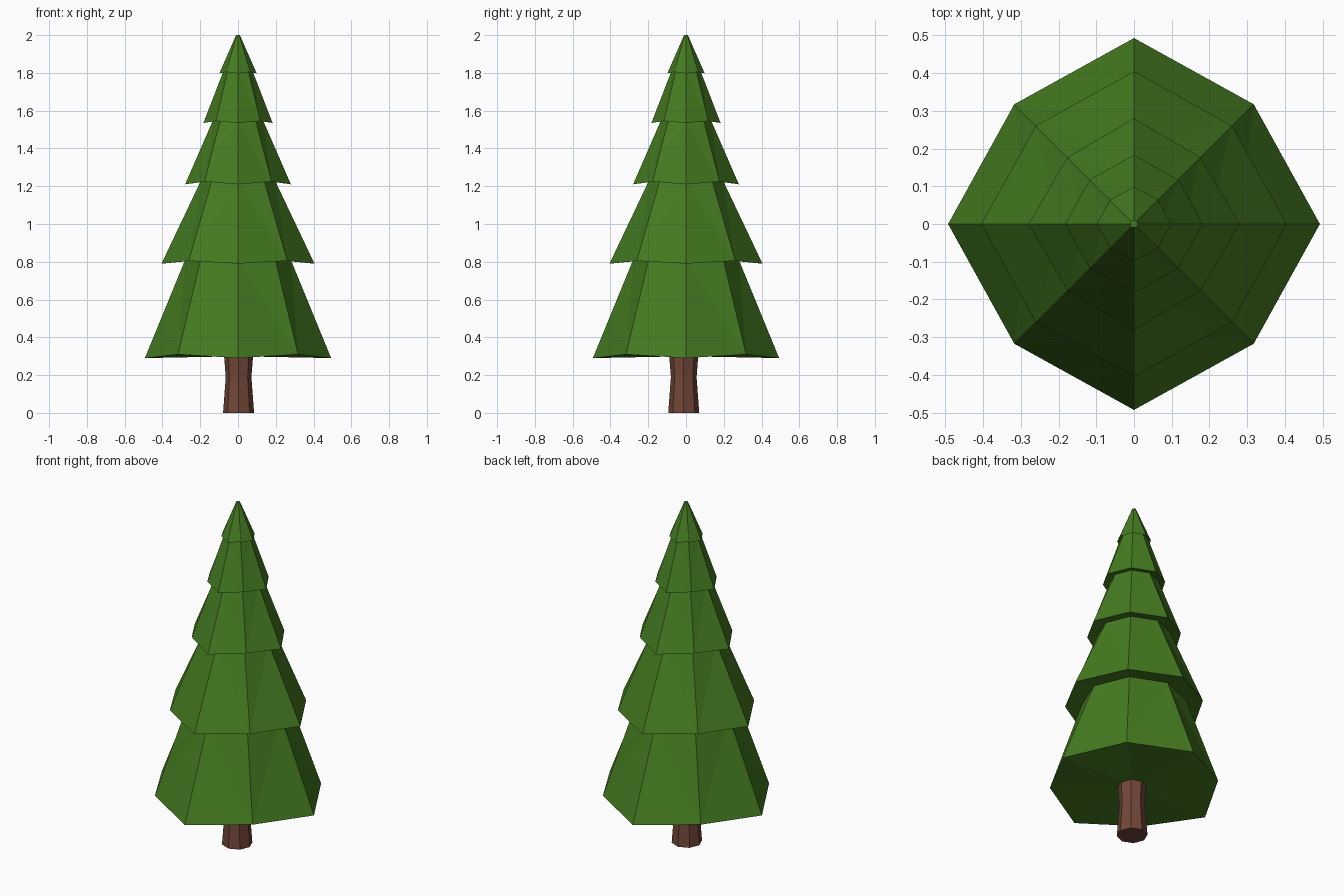
import bpy, bmesh
from math import sin, cos, pi

if "Cube" in bpy.data.objects:
    bpy.data.objects.remove(bpy.data.objects["Cube"])


def material(name, rgb):
    m = bpy.data.materials.new(name)
    m.diffuse_color = (*rgb, 1)
    m.use_nodes = True
    m.node_tree.nodes["Principled BSDF"].inputs["Base Color"].default_value = m.diffuse_color
    return m


def ring(bm, r_axis, z_axis, r_diag=None, z_diag=None, cx=0, cy=0):
    """Eight vertices; even ones lie on the axes, odd ones on the diagonals."""
    r_diag = r_axis if r_diag is None else r_diag
    z_diag = z_axis if z_diag is None else z_diag
    verts = []
    for i in range(8):
        r, z = ((r_axis, z_axis), (r_diag, z_diag))[i % 2]
        a = i * pi / 4
        verts.append(bm.verts.new((cx + r * cos(a), cy + r * sin(a), z)))
    return verts


def bridge(bm, low, high, split=False):
    for i in range(8):
        j = (i + 1) % 8
        if not split:
            bm.faces.new((low[i], low[j], high[j], high[i]))
        elif i % 2 == 0:   # fold runs from the low diagonal corner to the high axis corner
            bm.faces.new((low[i], low[j], high[i]))
            bm.faces.new((low[j], high[j], high[i]))
        else:
            bm.faces.new((low[i], low[j], high[j]))
            bm.faces.new((low[i], high[j], high[i]))


def finish(bm, name, mat):
    bmesh.ops.recalc_face_normals(bm, faces=bm.faces)
    mesh = bpy.data.meshes.new(name)
    bm.to_mesh(mesh)
    bm.free()
    mesh.materials.append(mat)
    bpy.context.collection.objects.link(bpy.data.objects.new(name, mesh))


green = material("needles", (0.06, 0.20, 0.015))
brown = material("bark", (0.165, 0.062, 0.038))

# Foliage: axis radius and z, diagonal radius and z of each skirt, then its top radius and z
tiers = [
    (0.493, 0.29, 0.449, 0.31, 0.28, 0.81),
    (0.405, 0.79, 0.368, 0.805, 0.196, 1.23),
    (0.28, 1.21, 0.25, 1.225, 0.132, 1.55),
    (0.183, 1.535, 0.166, 1.545, 0.075, 1.815),
    (0.099, 1.797, 0.09, 1.805, 0.01, 2.0),
]
bm = bmesh.new()
top = None
for ra, za, rd, zd, rt, zt in tiers:
    skirt = ring(bm, ra, za, rd, zd)
    if top:
        bridge(bm, top, skirt)
    else:
        # closed underside
        hub = bm.verts.new((0, 0, 0.30))
        for i in range(8):
            bm.faces.new((hub, skirt[(i + 1) % 8], skirt[i]))
    top = ring(bm, rt, zt)
    bridge(bm, skirt, top, split=True)
bm.faces.new(top)
finish(bm, "foliage", green)

# Trunk: slightly waisted octagonal column
bm = bmesh.new()
rings = [ring(bm, r, z, cx=0.003, cy=-0.012)
         for r, z in ((0.082, 0), (0.068, 0.19), (0.077, 0.305))]
bridge(bm, rings[0], rings[1])
bridge(bm, rings[1], rings[2])
bm.faces.new(rings[0])
bm.faces.new(rings[2])
finish(bm, "trunk", brown)
